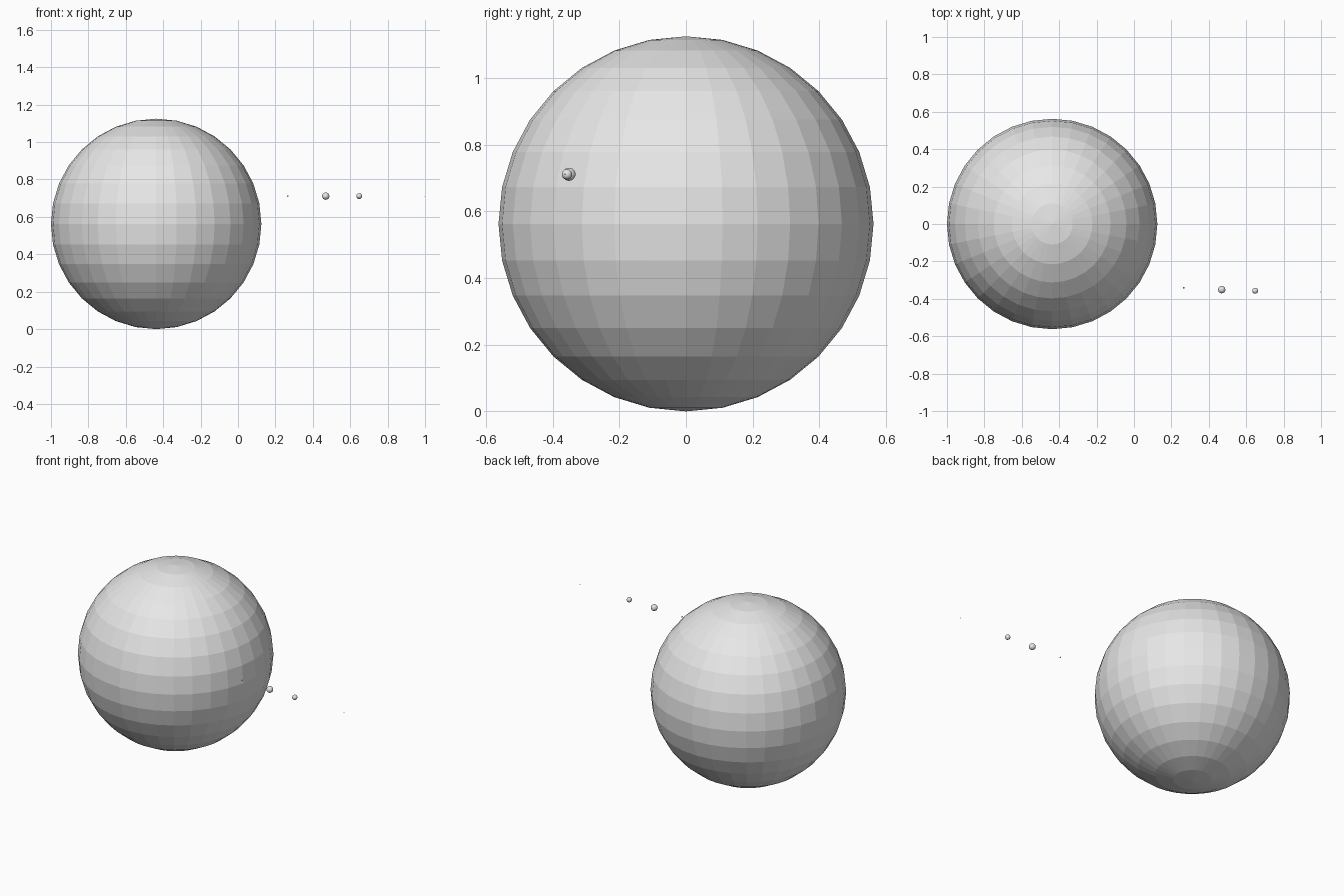
import bpy

cube = bpy.data.objects.get("Cube")
if cube:
    bpy.data.objects.remove(cube, do_unlink=True)

# One plain grey for everything
grey = bpy.data.materials.new("light grey")
grey.use_nodes = True
colour = (0.8, 0.8, 0.8, 1)
grey.diffuse_color = colour
grey.node_tree.nodes["Principled BSDF"].inputs["Base Color"].default_value = colour


def ball(name, radius, location):
    """Flat-faced globe with its poles up and down."""
    bpy.ops.mesh.primitive_uv_sphere_add(
        segments=32, ring_count=16, radius=radius, location=location)
    globe = bpy.context.object
    globe.name = name
    globe.data.name = name
    globe.data.materials.append(grey)
    return globe


# Large globe resting on the ground
big_radius = 0.5625
ball("large_globe", big_radius, (big_radius - 1, 0, big_radius))

# Row of small globes trailing off to the left
height = 0.711
for name, radius, x, y in (
    ("inner_speck", 0.004, 0.266, -0.341),
    ("medium_globe", 0.0195, 0.469, -0.351),
    ("small_globe", 0.0155, 0.648, -0.357),
    ("outer_speck", 0.002, 0.998, -0.363),
):
    ball(name, radius, (x, y, height))
